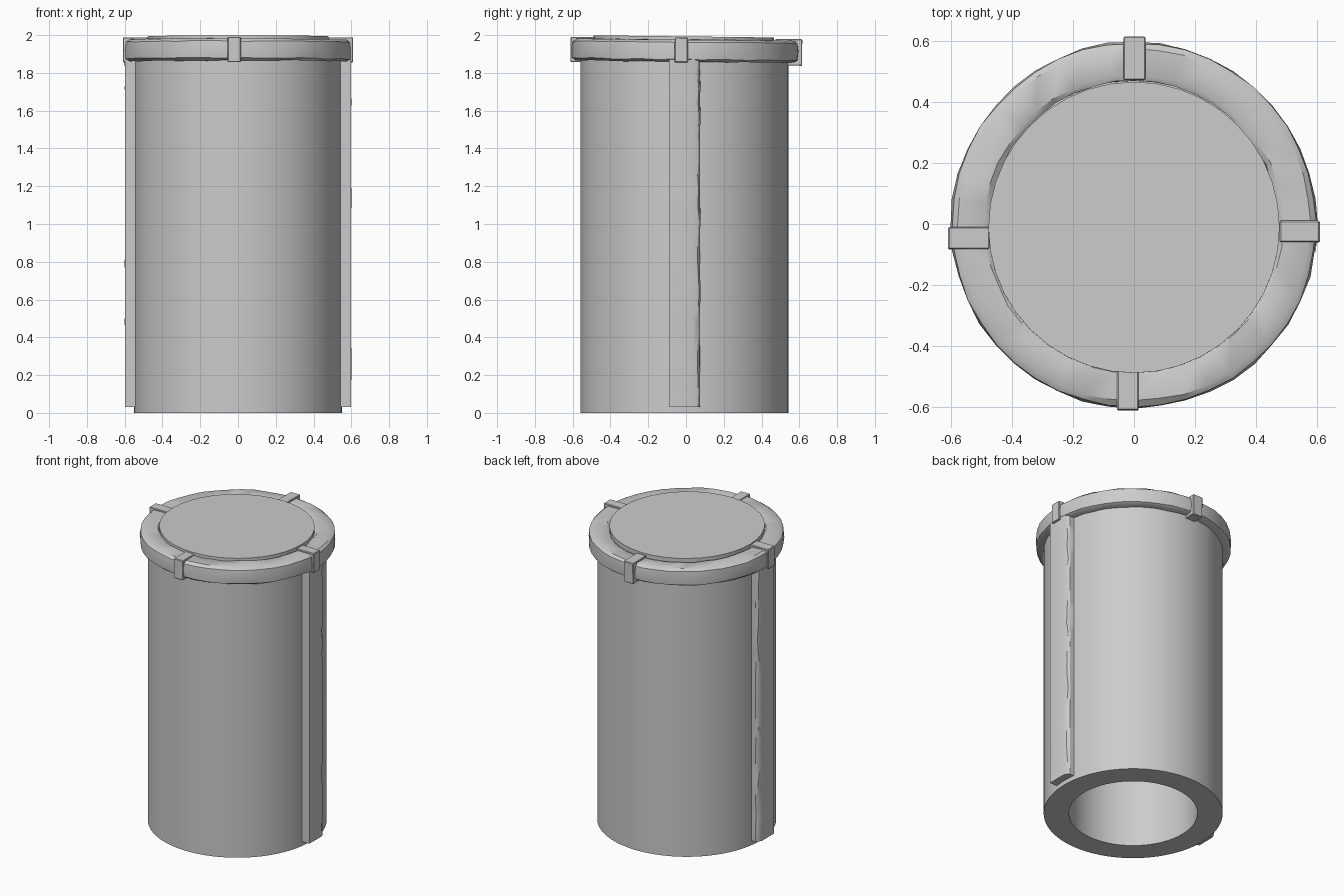
import bpy, bmesh, math, random
from mathutils import Matrix

if "Cube" in bpy.data.objects:
    bpy.data.objects.remove(bpy.data.objects["Cube"])

random.seed(4)
CY = -0.008                      # axis offset in y
TILT = Matrix.Translation((0, 0, 1.92)) @ Matrix.Rotation(-0.012, 4, 'X') @ Matrix.Translation((0, 0, -1.92))


def finish(bm, name, angle=35):
    bmesh.ops.recalc_face_normals(bm, faces=bm.faces)
    me = bpy.data.meshes.new(name)
    bm.to_mesh(me)
    bm.free()
    ob = bpy.data.objects.new(name, me)
    bpy.context.collection.objects.link(ob)
    bpy.ops.object.select_all(action='DESELECT')
    ob.select_set(True)
    bpy.context.view_layer.objects.active = ob
    bpy.ops.object.shade_smooth_by_angle(angle=math.radians(angle))
    return ob


def lathe(name, profile, segs, cy=CY, closed=False, jitter=0.0, tilt=False):
    """Revolve (radius, z) points; open profiles get capped at both ends."""
    bm = bmesh.new()
    rings = []
    for i in range(segs):
        a = 2 * math.pi * i / segs
        col = []
        for r, z in profile:
            rr = r + random.uniform(-jitter, jitter)
            zz = z + random.uniform(-jitter, jitter)
            col.append(bm.verts.new((rr * math.cos(a), rr * math.sin(a) + cy, zz)))
        rings.append(col)
    n = len(profile)
    for i in range(segs):
        a, b = rings[i], rings[(i + 1) % segs]
        for j in range(n if closed else n - 1):
            k = (j + 1) % n
            bm.faces.new((a[j], b[j], b[k], a[k]))
    if not closed:
        for j in (0, n - 1):
            bm.faces.new([c[j] for c in rings])
    if tilt:
        bmesh.ops.transform(bm, matrix=TILT, verts=bm.verts)
    return finish(bm, name)


def box(name, x, y, z, tilt=False, bevel=0.004):
    bm = bmesh.new()
    bmesh.ops.create_cube(bm, size=1)
    for v in bm.verts:
        v.co = [lo + (c + 0.5) * (hi - lo) for c, (lo, hi) in zip(v.co, (x, y, z))]
    bmesh.ops.bevel(bm, geom=bm.edges[:], offset=bevel, segments=1, affect='EDGES')
    if tilt:
        bmesh.ops.transform(bm, matrix=TILT, verts=bm.verts)
    return finish(bm, name)


def strip(name, side):
    """Vertical rail with a worn, uneven rear edge."""
    bm = bmesh.new()
    rows = []
    count = 24
    for i in range(count + 1):
        z = 0.03 + 1.84 * i / count
        w = random.uniform(-0.007, 0.005)
        d = random.uniform(-0.006, 0.003)
        pts = [(0.53, -0.09), (0.598, -0.09), (0.599 + d * 0.4, 0.04 + w),
               (0.59 + d, 0.066 + w), (0.575, 0.075 + w * 0.5), (0.53, 0.075)]
        rows.append([bm.verts.new((side * x, y, z)) for x, y in pts])
    for a, b in zip(rows, rows[1:]):
        for j in range(6):
            k = (j + 1) % 6
            bm.faces.new((a[j], a[k], b[k], b[j]))
    bm.faces.new(rows[0])
    bm.faces.new(rows[-1])
    return finish(bm, name, 30)


# Hollow body, open at the bottom
lathe("body", [(0.395, 1.87), (0.395, 0), (0.55, 0), (0.55, 1.88), (0.47, 1.88)], 96)

# Top disc plugging the rim
lathe("top_disc", [(0.478, 1.875), (0.478, 1.993)], 40, cy=-0.012, tilt=True)

# Worn rim ring
lathe("rim_ring", [(0.475, 1.865), (0.578, 1.86), (0.598, 1.872), (0.602, 1.92),
                   (0.597, 1.962), (0.578, 1.976), (0.49, 1.976), (0.474, 1.965)],
      44, cy=-0.003, closed=True, jitter=0.003, tilt=True)

# Four clips over the rim
box("clip_front", (-0.055, 0.015), (-0.612, -0.483), (1.85, 1.983), True)
box("clip_back", (-0.035, 0.038), (0.472, 0.615), (1.845, 1.986), True)
box("clip_right", (0.478, 0.61), (-0.06, 0.01), (1.855, 1.987), True)
box("clip_left", (-0.61, -0.474), (-0.083, -0.01), (1.855, 1.987), True)

# Side rails
strip("rail_right", 1)
strip("rail_left", -1)
